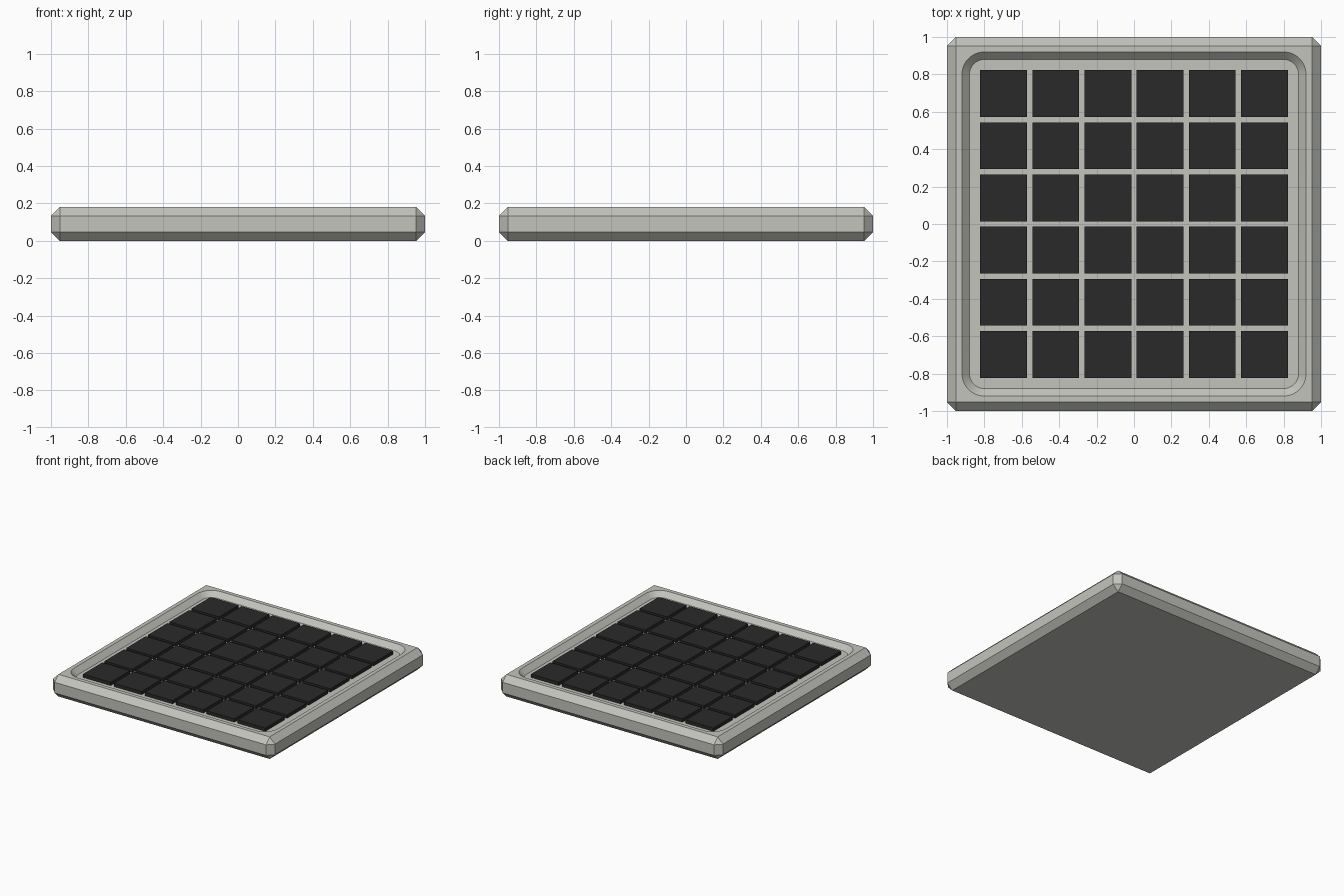
import bpy, bmesh, math

old = bpy.data.objects.get("Cube")
if old:
    bpy.data.objects.remove(old, do_unlink=True)

HEIGHT, FLOOR = 0.18, 0.14
RIM = 0.92


def material(name, rgb):
    m = bpy.data.materials.new(name)
    m.use_nodes = True
    m.diffuse_color = (*rgb, 1)
    m.node_tree.nodes["Principled BSDF"].inputs["Base Color"].default_value = (*rgb, 1)
    return m


def make_object(name, bm, mat):
    bmesh.ops.recalc_face_normals(bm, faces=bm.faces)
    mesh = bpy.data.meshes.new(name)
    bm.to_mesh(mesh)
    bm.free()
    mesh.materials.append(mat)
    obj = bpy.data.objects.new(name, mesh)
    bpy.context.collection.objects.link(obj)
    return obj


def block(name, centre, size, mat, bevel=0):
    bm = bmesh.new()
    bmesh.ops.create_cube(bm, size=1)
    bmesh.ops.scale(bm, vec=size, verts=bm.verts)
    bmesh.ops.translate(bm, vec=centre, verts=bm.verts)
    if bevel:
        bmesh.ops.bevel(bm, geom=bm.edges[:], offset=bevel, segments=1, affect='EDGES')
    return make_object(name, bm, mat)


def rounded_square(bm, half, radius, z, steps=8):
    ring = []
    for corner in range(4):
        mid = math.radians(45 + 90 * corner)
        cx = math.copysign(half - radius, math.cos(mid))
        cy = math.copysign(half - radius, math.sin(mid))
        for i in range(steps + 1):
            a = math.radians(90) * (corner + i / steps)
            ring.append(bm.verts.new((cx + radius * math.cos(a), cy + radius * math.sin(a), z)))
    return ring


grey = material("warm light grey", (0.55, 0.55, 0.51))
black = material("charcoal", (0.023, 0.023, 0.023))

# Chamfered tray
tray = block("tray", (0, 0, HEIGHT / 2), (2, 2, HEIGHT), grey, bevel=0.047)

# Tapered cutter for the shallow rounded recess
bm = bmesh.new()
depth = HEIGHT - FLOOR
low = rounded_square(bm, RIM - depth, 0.08, FLOOR)
high = rounded_square(bm, RIM + depth, 0.16, HEIGHT + depth)
bm.faces.new(low)
bm.faces.new(high)
for i in range(len(low)):
    j = (i + 1) % len(low)
    bm.faces.new((low[i], low[j], high[j], high[i]))
cutter = make_object("recess_cutter", bm, grey)
cutter.hide_render = True

bpy.ops.object.select_all(action='DESELECT')
bpy.context.view_layer.objects.active = tray
tray.select_set(True)
cut = tray.modifiers.new("recess", 'BOOLEAN')
cut.operation = 'DIFFERENCE'
cut.solver = 'EXACT'
cut.object = cutter
bpy.ops.object.modifier_apply(modifier=cut.name)
bpy.data.objects.remove(cutter, do_unlink=True)
bpy.ops.object.shade_smooth_by_angle(angle=math.radians(25))

# Six by six grid of square pads
for row in range(6):
    for col in range(6):
        x, y = (col - 2.5) * 0.279, (row - 2.5) * 0.279
        block(f"pad_{row + 1}_{col + 1}", (x, y, FLOOR + 0.0125), (0.25, 0.25, 0.029), black)
